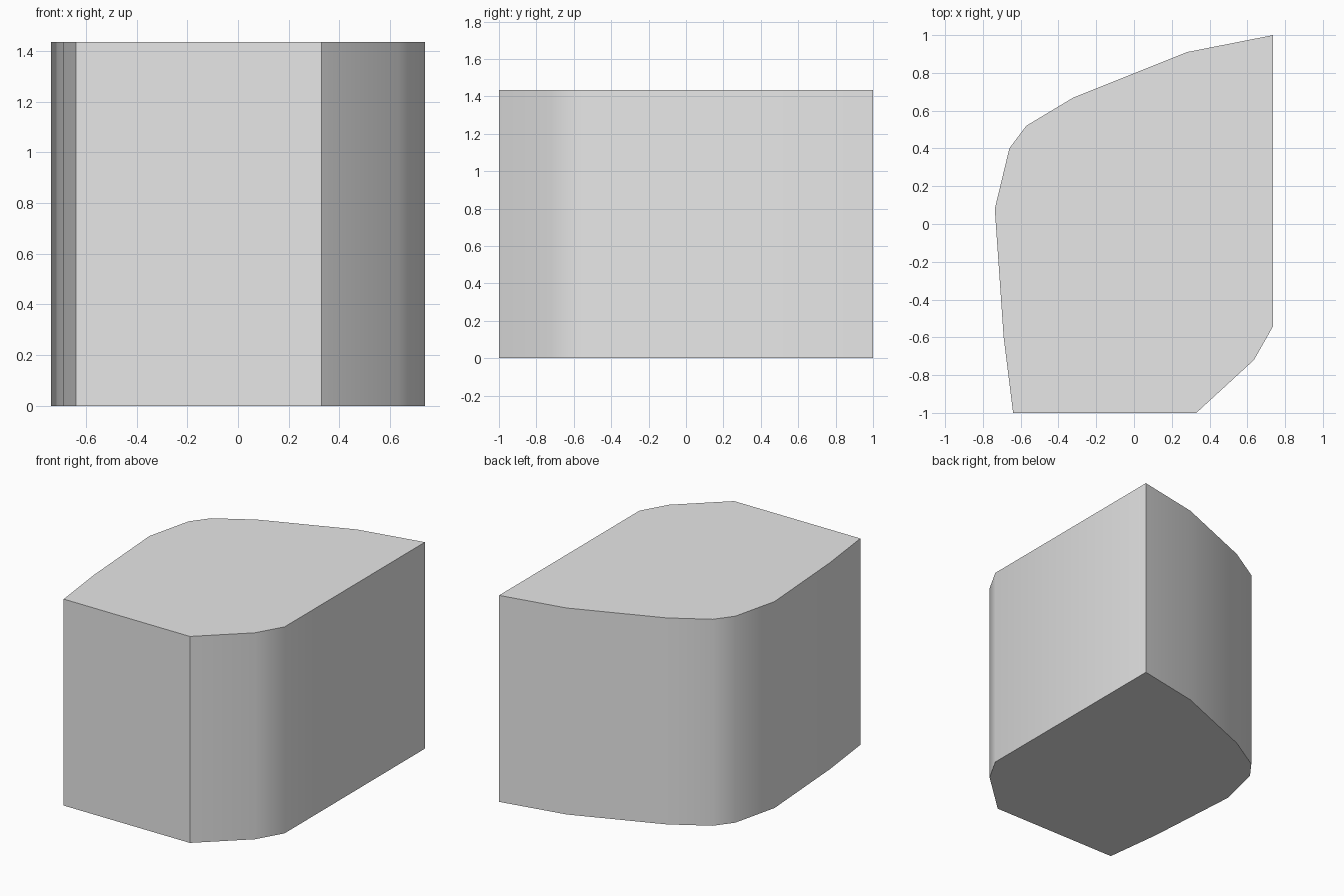
import bpy
import bmesh
import math

if "Cube" in bpy.data.objects:
    bpy.data.objects.remove(bpy.data.objects["Cube"], do_unlink=True)

HEIGHT = 1.435

# Outline of the block seen from above, counter-clockwise
OUTLINE = [
    (-0.64, -1.0), (0.33, -1.0), (0.635, -0.72), (0.737, -0.54),
    (0.737, 1.0), (0.28, 0.91), (-0.32, 0.67), (-0.57, 0.52),
    (-0.66, 0.40), (-0.737, 0.08), (-0.69, -0.60),
]

# Plain grey material
grey = bpy.data.materials.new("light_grey")
grey.use_nodes = True
colour = (0.8, 0.8, 0.8, 1.0)
grey.diffuse_color = colour
grey.node_tree.nodes["Principled BSDF"].inputs["Base Color"].default_value = colour

# Block: the outline extruded straight up
bm = bmesh.new()
base = bm.faces.new([bm.verts.new((x, y, 0)) for x, y in OUTLINE])
result = bmesh.ops.extrude_face_region(bm, geom=[base], use_keep_orig=True)
top_verts = [g for g in result["geom"] if isinstance(g, bmesh.types.BMVert)]
bmesh.ops.translate(bm, verts=top_verts, vec=(0, 0, HEIGHT))
bmesh.ops.recalc_face_normals(bm, faces=bm.faces)

mesh = bpy.data.meshes.new("block")
bm.to_mesh(mesh)
bm.free()
mesh.materials.append(grey)

block = bpy.data.objects.new("block", mesh)
bpy.context.collection.objects.link(block)

# Soft curved walls, crisp rims and main corners
bpy.ops.object.select_all(action='DESELECT')
block.select_set(True)
bpy.context.view_layer.objects.active = block
bpy.ops.object.shade_smooth_by_angle(angle=math.radians(33))
